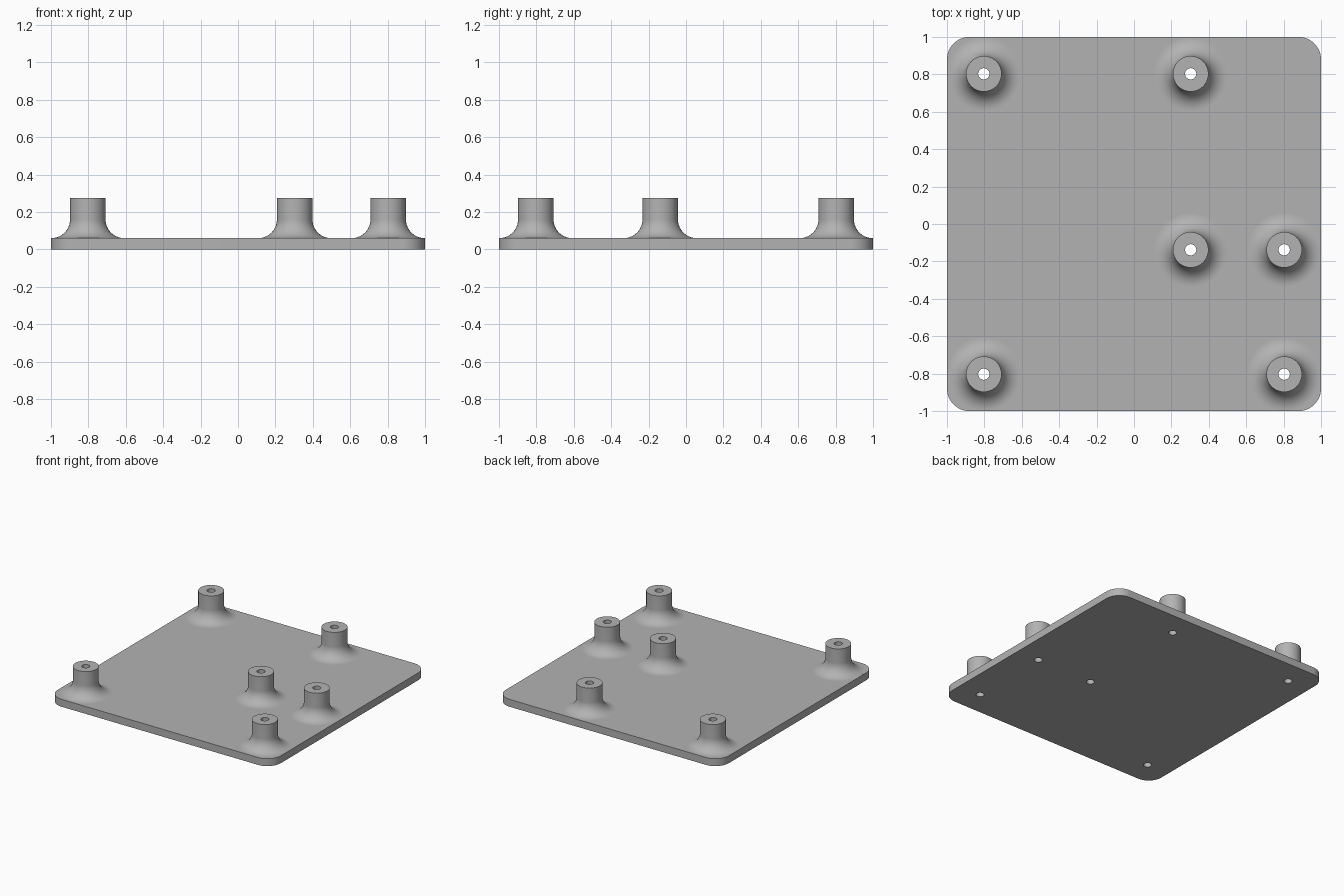
import bpy, bmesh
from math import pi, sin, cos

if "Cube" in bpy.data.objects:
    bpy.data.objects.remove(bpy.data.objects["Cube"])

THICK, TOP = 0.06, 0.275          # plate thickness, standoff top
POST, BORE, FILLET = 0.095, 0.03, 0.1
CORNER, SEGS = 0.12, 64
POSTS = {
    "front_right": (-0.803, -0.803), "back_right": (-0.803, 0.803),
    "front_left": (0.803, -0.803), "back_middle": (0.303, 0.803),
    "centre": (0.303, -0.138), "side_left": (0.803, -0.138),
}

grey = bpy.data.materials.new("plain_grey")
grey.use_nodes = True
colour = (0.45, 0.45, 0.45, 1)
grey.diffuse_color = colour
grey.node_tree.nodes["Principled BSDF"].inputs["Base Color"].default_value = colour


def finish(bm, name):
    mesh = bpy.data.meshes.new(name)
    bmesh.ops.recalc_face_normals(bm, faces=bm.faces)
    bm.to_mesh(mesh)
    bm.free()
    mesh.materials.append(grey)
    ob = bpy.data.objects.new(name, mesh)
    bpy.context.collection.objects.link(ob)
    bpy.ops.object.select_all(action="DESELECT")
    ob.select_set(True)
    bpy.context.view_layer.objects.active = ob
    bpy.ops.object.shade_smooth_by_angle()
    return ob


def circle(r, x=0, y=0):
    return [(x + r * cos(2 * pi * i / SEGS), y + r * sin(2 * pi * i / SEGS))
            for i in range(SEGS)]


def ring(bm, points, z):
    return [bm.verts.new((x, y, z)) for x, y in points]


def bridge(bm, a, b):
    n = len(a)
    for i in range(n):
        j = (i + 1) % n
        bm.faces.new((a[i], a[j], b[j], b[i]))


def fill(bm, loops, up):
    edges = [bm.edges.get((l[i - 1], l[i])) or bm.edges.new((l[i - 1], l[i]))
             for l in loops for i in range(len(l))]
    bmesh.ops.triangle_fill(bm, use_beauty=True, edges=edges, normal=(0, 0, up))


# Base plate: rounded square, opened under each standoff
outline = []
for k, (sx, sy) in enumerate(((1, 1), (-1, 1), (-1, -1), (1, -1))):
    for i in range(13):
        a = pi / 2 * (k + i / 12)
        outline.append((sx * (1 - CORNER) + CORNER * cos(a),
                        sy * (1 - CORNER) + CORNER * sin(a)))
bm = bmesh.new()
low, high = ring(bm, outline, 0), ring(bm, outline, THICK)
bridge(bm, low, high)
fill(bm, [low] + [ring(bm, circle(BORE, *p), 0) for p in POSTS.values()], -1)
fill(bm, [high] + [ring(bm, circle(POST + FILLET, *p), THICK)
                   for p in POSTS.values()], 1)
finish(bm, "base_plate")

# Standoffs: flared foot, straight post, flat rim and through bore
profile = []
for i in range(17):
    a = pi / 2 * i / 16
    profile.append((POST + FILLET * (1 - sin(a)), THICK + FILLET * (1 - cos(a))))
profile += [(POST, TOP), (BORE, TOP), (BORE, 0)]
for name, (x, y) in POSTS.items():
    bm = bmesh.new()
    rings = [ring(bm, circle(r), z) for r, z in profile]
    for a, b in zip(rings, rings[1:]):
        bridge(bm, a, b)
    # The open shell is oriented by its rim, which must face up
    ob = finish(bm, name + "_standoff")
    if any(p.normal.z < -0.9 for p in ob.data.polygons):
        ob.data.flip_normals()
    ob.location = (x, y, 0)
